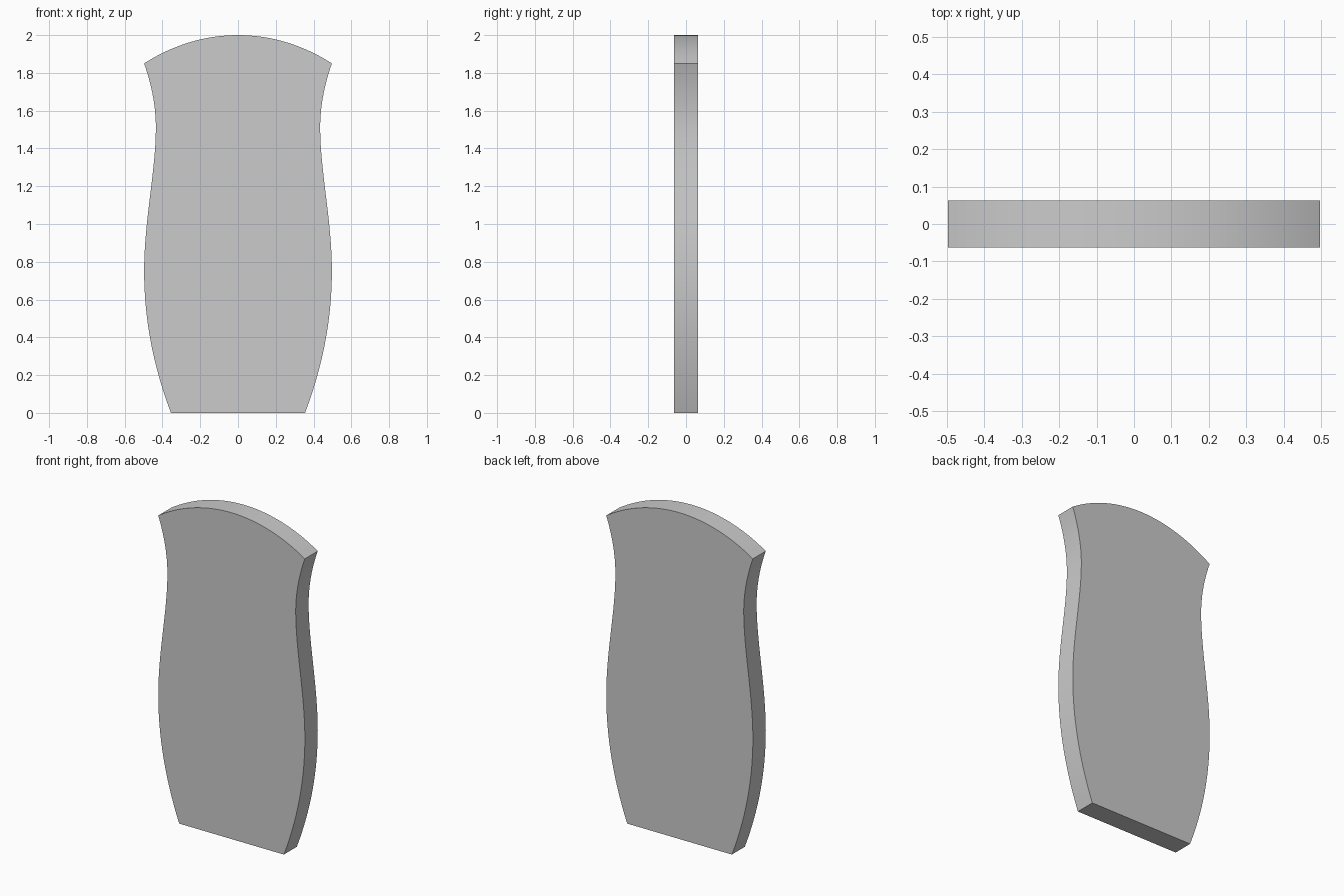
import bpy, bmesh
from mathutils import Vector
from mathutils.geometry import interpolate_bezier

if "Cube" in bpy.data.objects:
    bpy.data.objects.remove(bpy.data.objects["Cube"])

HALF_DEPTH = 0.0625

# Right half of the outline in (x, z), bottom to crown: start, handle, handle, end
segments = [
    ((0.355, 0.0), (0.45, 0.25), (0.497, 0.5), (0.497, 0.75)),
    ((0.497, 0.75), (0.497, 1.02), (0.435, 1.28), (0.435, 1.51)),
    ((0.435, 1.51), (0.435, 1.625), (0.458, 1.74), (0.497, 1.85)),
    ((0.497, 1.85), (0.347, 1.947), (0.175, 2.0), (0.0, 2.0)),
]
half = []
for a, b, c, d in segments:
    pts = interpolate_bezier(*(Vector((x, 0, z)) for x, z in (a, b, c, d)), 17)
    half += [(p.x, p.z) for p in pts[:-1]]
outline = half + [(0.0, 2.0)] + [(-x, z) for x, z in reversed(half)]

# Flat panel extruded front to back
bm = bmesh.new()
face = bm.faces.new([bm.verts.new((x, -HALF_DEPTH, z)) for x, z in outline])
back = bmesh.ops.extrude_face_region(bm, geom=[face], use_keep_orig=True)
verts = [g for g in back["geom"] if isinstance(g, bmesh.types.BMVert)]
bmesh.ops.translate(bm, verts=verts, vec=(0, 2 * HALF_DEPTH, 0))
bmesh.ops.recalc_face_normals(bm, faces=bm.faces)
mesh = bpy.data.meshes.new("curved_panel")
bm.to_mesh(mesh)
bm.free()
panel = bpy.data.objects.new("curved_panel", mesh)
bpy.context.collection.objects.link(panel)

# Smooth rim with crisp corners
bpy.context.view_layer.objects.active = panel
panel.select_set(True)
bpy.ops.object.shade_smooth_by_angle(angle=0.52)
